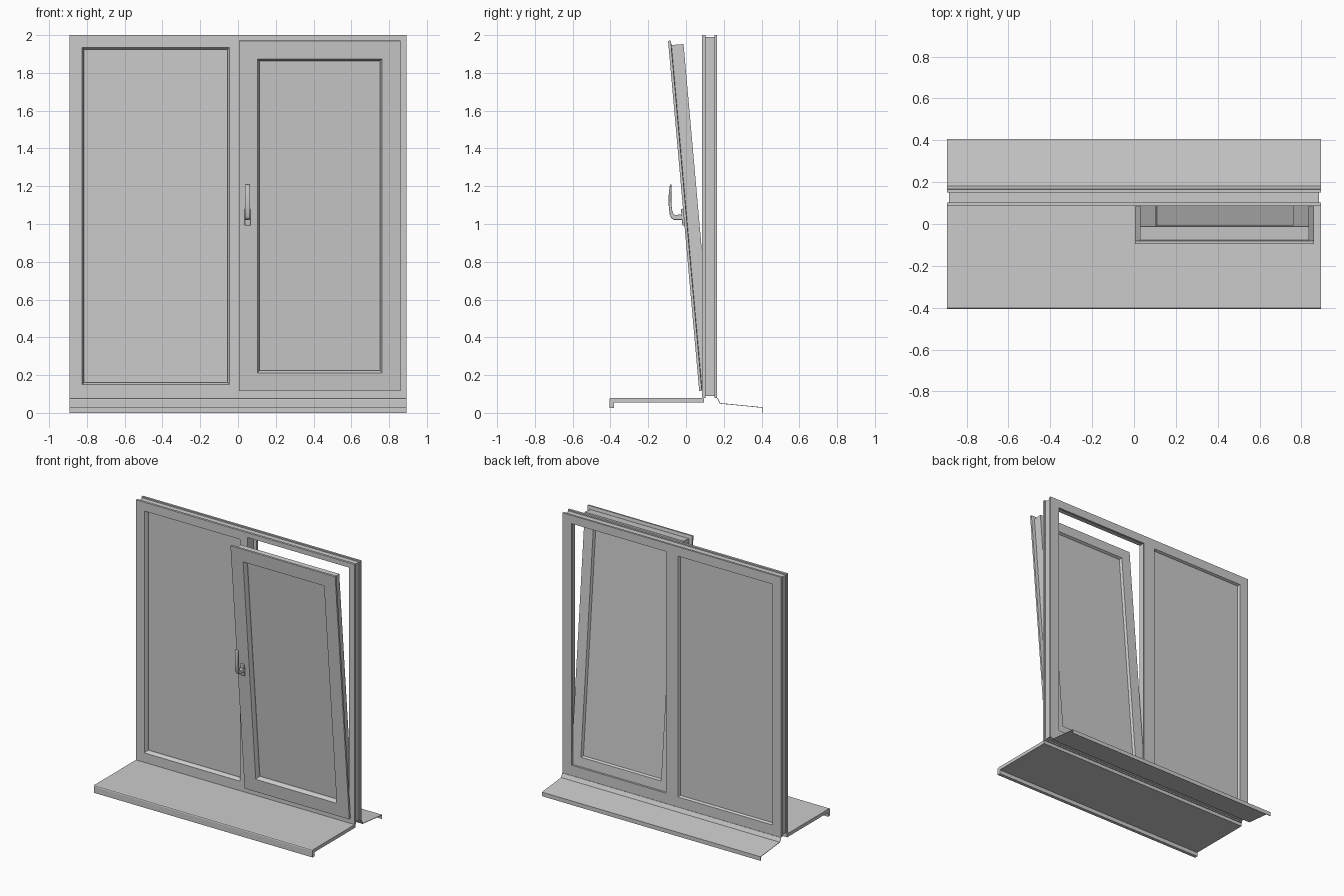
import bpy, bmesh
from math import radians
from mathutils import Matrix

if "Cube" in bpy.data.objects:
    bpy.data.objects.remove(bpy.data.objects["Cube"])

TILT = Matrix.Translation((0, 0.07, 0.115)) @ Matrix.Rotation(radians(5.08), 4, 'X')


def finish(name, bm, matrix=None):
    bmesh.ops.recalc_face_normals(bm, faces=bm.faces)
    me = bpy.data.meshes.new(name)
    bm.to_mesh(me)
    bm.free()
    ob = bpy.data.objects.new(name, me)
    bpy.context.collection.objects.link(ob)
    if matrix:
        ob.matrix_world = matrix
    return ob


def loft(name, rect, profile, ring=False, matrix=None):
    """Rectangles in xz, stacked along a profile of (inset, y); capped or closed to a ring."""
    x0, x1, z0, z1 = rect
    bm = bmesh.new()
    loops = []
    for i, y in profile:
        pts = ((x0 + i, z0 + i), (x1 - i, z0 + i), (x1 - i, z1 - i), (x0 + i, z1 - i))
        loops.append([bm.verts.new((x, y, z)) for x, z in pts])
    pairs = list(zip(loops, loops[1:]))
    if ring:
        pairs.append((loops[-1], loops[0]))
    else:
        bm.faces.new(loops[0])
        bm.faces.new(loops[-1])
    for a, b in pairs:
        for k in range(4):
            n = (k + 1) % 4
            bm.faces.new((a[k], a[n], b[n], b[k]))
    return finish(name, bm, matrix)


def extrude_x(name, pts, x0, x1, matrix=None):
    """Side profile of (y, z) points extruded along x."""
    bm = bmesh.new()
    a = [bm.verts.new((x0, y, z)) for y, z in pts]
    b = [bm.verts.new((x1, y, z)) for y, z in pts]
    bm.faces.new(a)
    bm.faces.new(b)
    for k in range(len(pts)):
        n = (k + 1) % len(pts)
        bm.faces.new((a[k], a[n], b[n], b[k]))
    return finish(name, bm, matrix)


def bevel(ob, width, segments=3):
    m = ob.modifiers.new("bevel", 'BEVEL')
    m.width, m.segments = width, segments
    bpy.ops.object.select_all(action='DESELECT')
    ob.select_set(True)
    bpy.context.view_layer.objects.active = ob
    bpy.ops.object.shade_smooth_by_angle(angle=radians(35))


def cut(ob, cutter):
    m = ob.modifiers.new("cut", 'BOOLEAN')
    m.object, m.operation, m.solver = cutter, 'DIFFERENCE', 'EXACT'
    bpy.context.view_layer.objects.active = ob
    bpy.ops.object.modifier_apply(modifier=m.name)
    bpy.data.objects.remove(cutter)


# outer frame with a groove round its edge, a glazed left opening and a rebated right opening
frame = loft("window_frame", (-0.893, 0.893, 0.08, 2.0),
             [(0, 0.085), (0, 0.102), (0.009, 0.102), (0.009, 0.15), (0, 0.15), (0, 0.165)])
cut(frame, loft("left_cutter", (-0.825, -0.045, 0.15, 1.935),
                [(0, 0.07), (0, 0.087), (0.011, 0.105), (0.011, 0.15), (0.004, 0.165), (0.004, 0.18)]))
cut(frame, loft("right_cutter", (0.02, 0.845, 0.13, 1.965),
                [(0, 0.07), (0, 0.15), (0.026, 0.15), (0.026, 0.18)]))

# fixed pane
loft("fixed_glass", (-0.82, -0.05, 0.155, 1.93), [(0, 0.119), (0, 0.147)])

# tilted sash: thin overlapping flange, deeper body, bevelled glazing beads
loft("tilted_sash", (0.005, 0.86, 0, 1.862),
     [(0, 0), (0, 0.014), (0.024, 0.016), (0.024, 0.08), (0.1, 0.08),
      (0.108, 0.062), (0.108, 0.02), (0.097, 0)], ring=True, matrix=TILT)
loft("sash_glass", (0.108, 0.757, 0.103, 1.759), [(0, 0.034), (0, 0.062)], matrix=TILT)

# handle: rosette and upright lever
rosette = extrude_x("handle_rosette", [(0.002, 0.88), (-0.011, 0.88), (-0.011, 0.97), (0.002, 0.97)],
                    0.035, 0.066, TILT)
bevel(rosette, 0.005)
lever = extrude_x("handle_lever",
                  [(-0.012, 1.022), (-0.062, 1.022), (-0.077, 1.03), (-0.086, 1.05), (-0.092, 1.10),
                   (-0.092, 1.15), (-0.088, 1.19), (-0.084, 1.212), (-0.076, 1.208),
                   (-0.078, 1.15), (-0.077, 1.10), (-0.071, 1.06), (-0.06, 1.047), (-0.012, 1.052)],
                  0.036, 0.064)
bevel(lever, 0.004)

# inner sill board with a rounded drop nose
extrude_x("inner_sill", [(0.095, 0.08), (-0.397, 0.08), (-0.403, 0.077), (-0.406, 0.071), (-0.406, 0.025),
                         (-0.382, 0.025), (-0.382, 0.055), (0.095, 0.055)], -0.893, 0.893)

# outer drip sill, bent thin sheet
extrude_x("outer_sill", [(0.165, 0.08), (0.168, 0.08), (0.182, 0.052), (0.406, 0.03), (0.406, 0.0),
                         (0.403, 0.0), (0.403, 0.027), (0.179, 0.049), (0.165, 0.076)], -0.893, 0.893)
